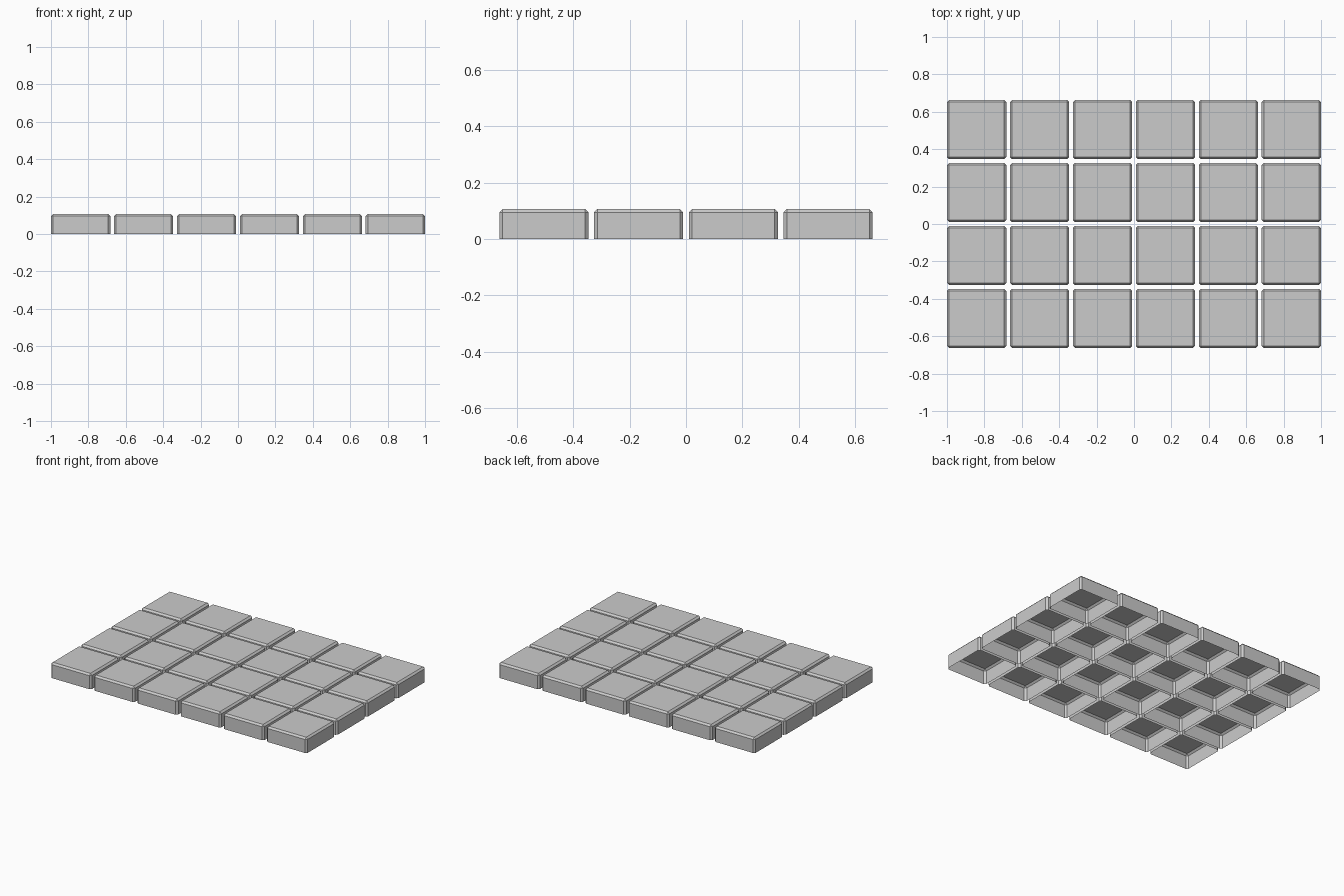
import bpy, bmesh

if "Cube" in bpy.data.objects:
    bpy.data.objects.remove(bpy.data.objects["Cube"])

PITCH, WIDTH, HEIGHT, BEVEL = 0.3366, 0.317, 0.107, 0.012
COLS, ROWS = 6, 4

# One tile: box with chamfered top and corner edges, hollow underneath
bm = bmesh.new()
bmesh.ops.create_cube(bm, size=1)
for v in bm.verts:
    v.co.x *= WIDTH
    v.co.y *= WIDTH
    v.co.z = (v.co.z + 0.5) * HEIGHT
bottom = [f for f in bm.faces if f.normal.z < -0.5]
bmesh.ops.delete(bm, geom=bottom, context='FACES_ONLY')
edges = [e for e in bm.edges if max(v.co.z for v in e.verts) > HEIGHT / 2]
bmesh.ops.bevel(bm, geom=edges, offset=BEVEL, segments=1, affect='EDGES',
                profile=0.5, clamp_overlap=True)
mesh = bpy.data.meshes.new("tile")
bm.to_mesh(mesh)
bm.free()

# Grid of tiles sharing the same mesh
for row in range(ROWS):
    for col in range(COLS):
        tile = bpy.data.objects.new(f"tile_{row + 1}_{col + 1}", mesh)
        tile.location = ((col - (COLS - 1) / 2) * PITCH,
                         (row - (ROWS - 1) / 2) * PITCH, 0)
        bpy.context.collection.objects.link(tile)
